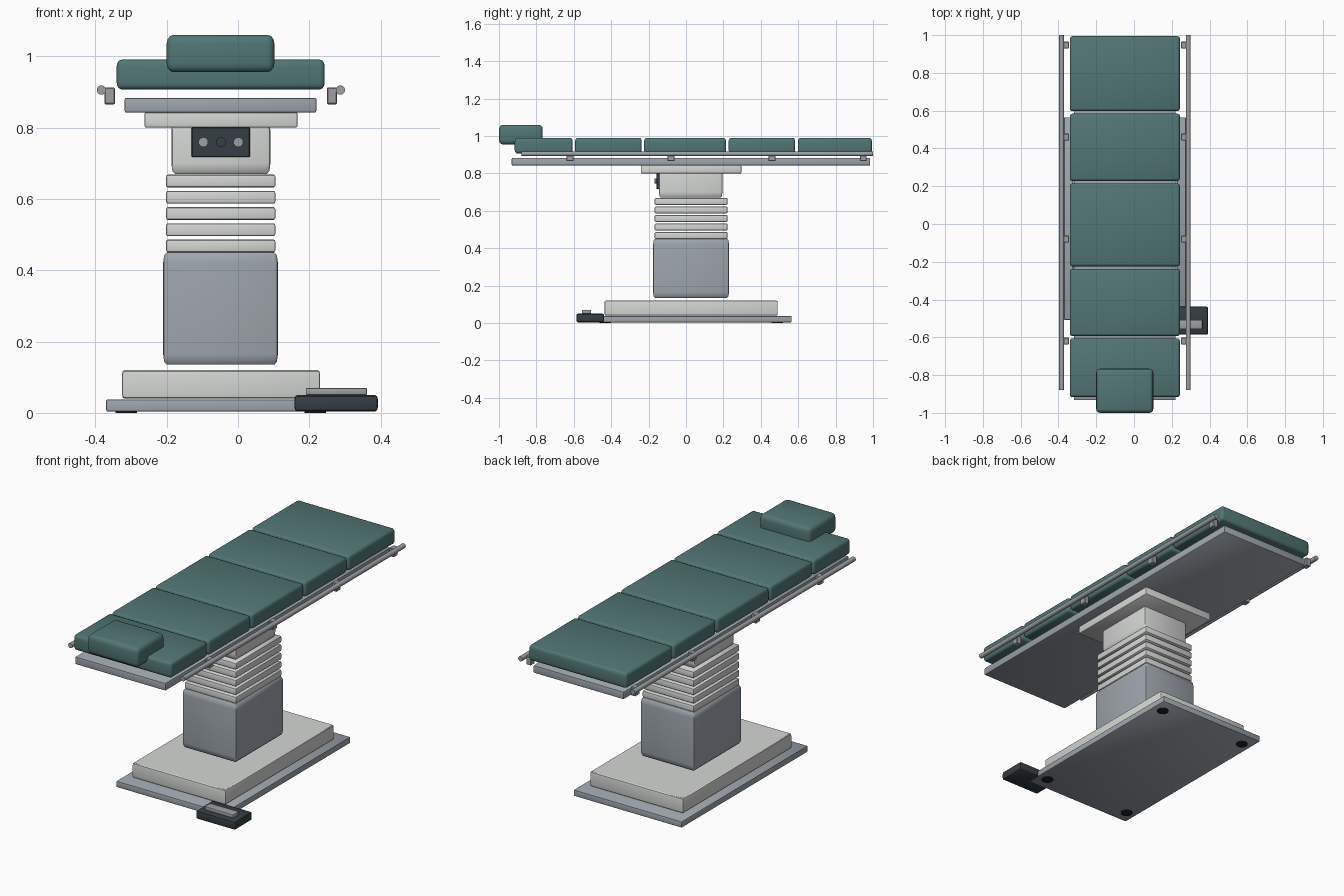
import bpy, bmesh, math
from mathutils import Matrix, Vector

if "Cube" in bpy.data.objects:
    bpy.data.objects.remove(bpy.data.objects["Cube"])


def material(name, rgb):
    m = bpy.data.materials.new(name)
    m.diffuse_color = (*rgb, 1)
    m.use_nodes = True
    m.node_tree.nodes["Principled BSDF"].inputs["Base Color"].default_value = m.diffuse_color
    return m


TEAL = material("teal vinyl", (0.085, 0.18, 0.18))
PALE = material("pale enamel", (0.66, 0.68, 0.66))
STEEL = material("blue grey steel", (0.34, 0.38, 0.42))
METAL = material("rail metal", (0.34, 0.355, 0.375))
DARK = material("dark plastic", (0.035, 0.048, 0.058))
RUBBER = material("black rubber", (0.015, 0.015, 0.018))


def finish(bm, name, mat):
    me = bpy.data.meshes.new(name)
    bmesh.ops.recalc_face_normals(bm, faces=bm.faces)
    bm.to_mesh(me)
    bm.free()
    me.materials.append(mat)
    ob = bpy.data.objects.new(name, me)
    bpy.context.collection.objects.link(ob)
    bpy.context.view_layer.objects.active = ob
    ob.select_set(True)
    bpy.ops.object.shade_smooth_by_angle(angle=math.radians(35))
    ob.select_set(False)
    return ob


def box(name, mat, x, y, z, bevel=(0.004, 0.004, 0.006), seg=2):
    """Box between bounds, with an edge bevel width per axis."""
    lo, hi = Vector((x[0], y[0], z[0])), Vector((x[1], y[1], z[1]))
    b = Vector(bevel)
    size = Vector([(h - l) / w for h, l, w in zip(hi, lo, b)])
    bm = bmesh.new()
    bmesh.ops.create_cube(bm, size=1, matrix=Matrix.Diagonal((*size, 1)))
    bmesh.ops.bevel(bm, geom=bm.edges[:], offset=1, segments=seg,
                    profile=0.5, affect='EDGES')
    bmesh.ops.transform(bm, verts=bm.verts,
                        matrix=Matrix.Translation((lo + hi) / 2) @ Matrix.Diagonal((*b, 1)))
    return finish(bm, name, mat)


def rod(name, mat, centre, radius, length, axis='Y', sides=16):
    bm = bmesh.new()
    turn = Matrix.Rotation(math.pi / 2, 4, 'X') if axis == 'Y' else Matrix()
    bmesh.ops.create_cone(bm, cap_ends=True, segments=sides, radius1=radius,
                          radius2=radius, depth=length,
                          matrix=Matrix.Translation(centre) @ turn)
    return finish(bm, name, mat)


CX = -0.048  # centre line of the table

# Floor base
box("base_plate", STEEL, (-0.37, 0.274), (-0.508, 0.565), (0.004, 0.038))
box("base_cover", PALE, (-0.325, 0.23), (-0.436, 0.49), (0.04, 0.12), (0.006, 0.006, 0.012))
for sx in (-1, 1):
    for sy in (-1, 1):
        rod("base_foot", RUBBER, (CX + sx * 0.265, 0.028 + sy * 0.46, 0.006), 0.03, 0.012, 'Z')

# Lifting column
box("column", STEEL, (-0.21, 0.112), (-0.176, 0.23), (0.135, 0.45), (0.01, 0.01, 0.03))
for i in range(5):
    z = 0.45 + i * 0.0455
    box("bellows_ring", PALE, (-0.202, 0.105), (-0.168, 0.222), (z, z + 0.036),
        (0.005, 0.005, 0.008))
box("column_head", PALE, (-0.187, 0.091), (-0.145, 0.195), (0.67, 0.82), (0.01, 0.01, 0.03))
box("mounting_plate", PALE, (-0.262, 0.167), (-0.241, 0.296), (0.80, 0.843))

# Control panel with three buttons
box("control_panel", DARK, (-0.13, 0.033), (-0.158, -0.14), (0.717, 0.80),
    (0.002, 0.002, 0.002), 1)
for x, mat in ((-0.097, METAL), (CX, DARK), (0.001, METAL)):
    rod("panel_button", mat, (x, -0.161, 0.759), 0.014, 0.016, sides=10)

# Table frame
box("table_frame", STEEL, (-0.318, 0.22), (-0.932, 0.985), (0.842, 0.883))

# Side rails and their clamps
for side in (-1, 1):
    rod("side_rail", METAL, (CX + side * 0.335, 0.06, 0.905), 0.013, 1.88)
    a, b = sorted((CX + side * 0.297, CX + side * 0.326))
    for y in (-0.62, -0.08, 0.46, 0.947):
        box("rail_clamp", METAL, (a, b), (y - 0.018, y + 0.018), (0.865, 0.912),
            (0.003, 0.003, 0.003), 1)

# Mattress sections and head pillow
for y0, y1 in ((-0.916, -0.606), (-0.593, -0.237), (-0.224, 0.214),
               (0.228, 0.584), (0.598, 0.994)):
    box("mattress_section", TEAL, (-0.34, 0.243), (y0, y1), (0.907, 0.99),
        (0.013, 0.013, 0.018), 3)
box("head_pillow", TEAL, (-0.2, 0.102), (-1.0, -0.766), (0.955, 1.06),
    (0.02, 0.02, 0.025), 3)

# Foot pedal
box("pedal_body", DARK, (0.158, 0.392), (-0.586, -0.438), (0.004, 0.05),
    (0.008, 0.008, 0.012))
box("pedal_plate", METAL, (0.19, 0.362), (-0.557, -0.508), (0.05, 0.07),
    (0.004, 0.004, 0.004))
